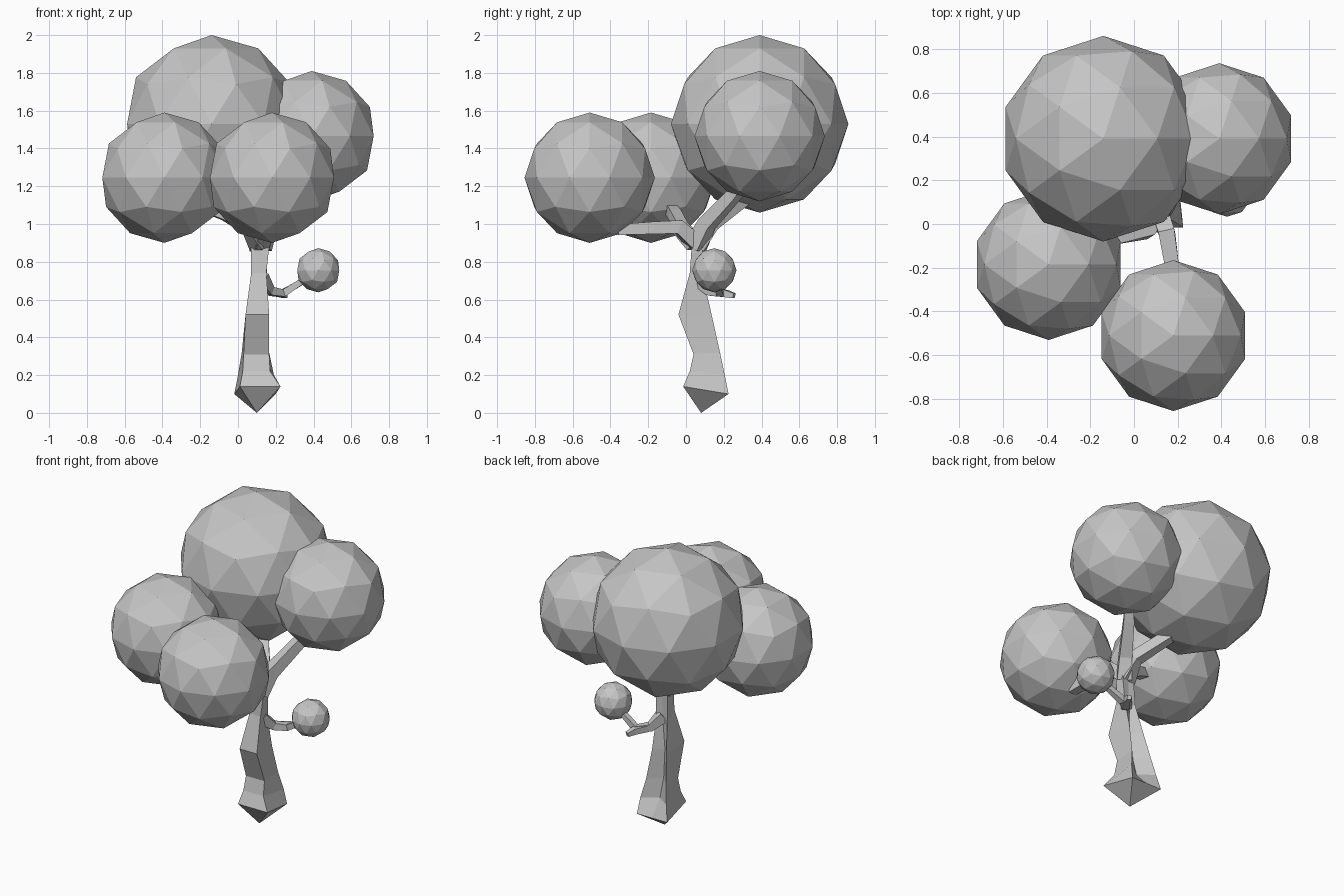
import bpy
import bmesh
from mathutils import Vector

cube = bpy.data.objects.get("Cube")
if cube:
    bpy.data.objects.remove(cube, do_unlink=True)

# One plain grey for the whole tree
grey = bpy.data.materials.new("plain_grey")
grey.use_nodes = True
COLOUR = (0.56, 0.56, 0.56, 1)
grey.diffuse_color = COLOUR
grey.node_tree.nodes["Principled BSDF"].inputs["Base Color"].default_value = COLOUR


def finish(name, bm):
    bmesh.ops.recalc_face_normals(bm, faces=bm.faces)
    mesh = bpy.data.meshes.new(name)
    bm.to_mesh(mesh)
    bm.free()
    mesh.materials.append(grey)
    obj = bpy.data.objects.new(name, mesh)
    bpy.context.collection.objects.link(obj)
    return obj


def bridge(bm, low, high):
    n = len(low)
    for i in range(n):
        j = (i + 1) % n
        bm.faces.new((low[i], low[j], high[j], high[i]))


def foliage(name, centre, radius):
    bm = bmesh.new()
    bmesh.ops.create_icosphere(bm, subdivisions=2, radius=radius)
    finish(name, bm).location = centre


def branch(name, path, radii):
    """Four-sided tapered limb along a path."""
    bm = bmesh.new()
    pts = [Vector(p) for p in path]
    rings = []
    for i, p in enumerate(pts):
        along = (pts[min(i + 1, len(pts) - 1)] - pts[max(i - 1, 0)]).normalized()
        side = along.cross(Vector((0, 0, 1))).normalized()
        up = side.cross(along)
        r = radii[i]
        rings.append([bm.verts.new(p + (side * a + up * b) * r)
                      for a, b in ((1, 1), (-1, 1), (-1, -1), (1, -1))])
    for low, high in zip(rings, rings[1:]):
        bridge(bm, low, high)
    bm.faces.new(rings[0])
    bm.faces.new(rings[-1])
    finish(name, bm)


# Foliage balls
foliage("foliage_top", (-0.14, 0.39, 1.53), 0.47)
foliage("foliage_back", (0.39, 0.39, 1.465), 0.345)
foliage("foliage_front", (0.18, -0.51, 1.245), 0.345)
foliage("foliage_side", (-0.39, -0.185, 1.245), 0.345)
foliage("foliage_small", (0.425, 0.15, 0.755), 0.117)

# Trunk levels: front left x, front right x, front y, front z,
# back left x, back right x, back y, back z, depth of the hollow in the back
LEVELS = [
    (0.01, 0.225, -0.015, 0.14, -0.02, 0.20, 0.225, 0.10, 0.0),
    (0.025, 0.17, 0.02, 0.22, 0.00, 0.19, 0.205, 0.20, 0.07),
    (0.03, 0.165, 0.04, 0.31, 0.02, 0.165, 0.18, 0.32, 0.08),
    (0.04, 0.165, -0.04, 0.52, 0.045, 0.15, 0.14, 0.50, 0.06),
    (0.07, 0.15, 0.02, 0.74, 0.07, 0.15, 0.095, 0.70, 0.01),
    (0.07, 0.165, 0.03, 0.88, 0.075, 0.16, 0.085, 0.88, 0.0),
    (0.08, 0.15, 0.0, 0.98, 0.08, 0.15, 0.08, 0.98, 0.0),
]
bm = bmesh.new()
rings = []
for fl, fr, fy, fz, bl, br, by, bz, hollow in LEVELS:
    rings.append([bm.verts.new(p) for p in (
        (fl, fy, fz), (fr, fy, fz), (br, by, bz),
        ((bl + br) / 2, by - hollow, bz), (bl, by, bz))])
for low, high in zip(rings, rings[1:]):
    bridge(bm, low, high)
bm.faces.new(rings[-1])
# Pointed foot
foot = bm.verts.new((0.10, 0.08, 0.0))
for i in range(5):
    bm.faces.new((rings[0][(i + 1) % 5], rings[0][i], foot))
finish("trunk", bm)

# Main limbs reaching into the foliage
branch("limb_front", [(0.12, 0.05, 0.9), (0.15, -0.04, 0.985), (0.17, -0.17, 0.98),
                      (0.18, -0.36, 0.97)], [0.04, 0.037, 0.033, 0.028])
branch("limb_side", [(0.11, 0.05, 0.89), (0.06, -0.03, 0.98), (-0.07, -0.06, 1.05),
                     (-0.26, -0.11, 1.12)], [0.04, 0.034, 0.03, 0.025])
branch("limb_back", [(0.12, 0.05, 0.88), (0.16, 0.11, 1.0), (0.25, 0.25, 1.15),
                     (0.32, 0.33, 1.25)], [0.045, 0.038, 0.032, 0.026])
branch("limb_top", [(0.11, 0.05, 0.88), (0.10, 0.13, 1.0), (-0.03, 0.30, 1.13),
                    (-0.08, 0.35, 1.22)], [0.045, 0.036, 0.032, 0.026])

# Low twig with a broken stub and the small ball
branch("twig", [(0.12, 0.07, 0.71), (0.17, 0.13, 0.645), (0.24, 0.18, 0.635),
                (0.33, 0.165, 0.69), (0.40, 0.15, 0.74)],
       [0.035, 0.023, 0.02, 0.016, 0.013])
branch("twig_stub", [(0.18, 0.14, 0.64), (0.23, 0.21, 0.632), (0.25, 0.255, 0.62)],
       [0.02, 0.019, 0.013])
